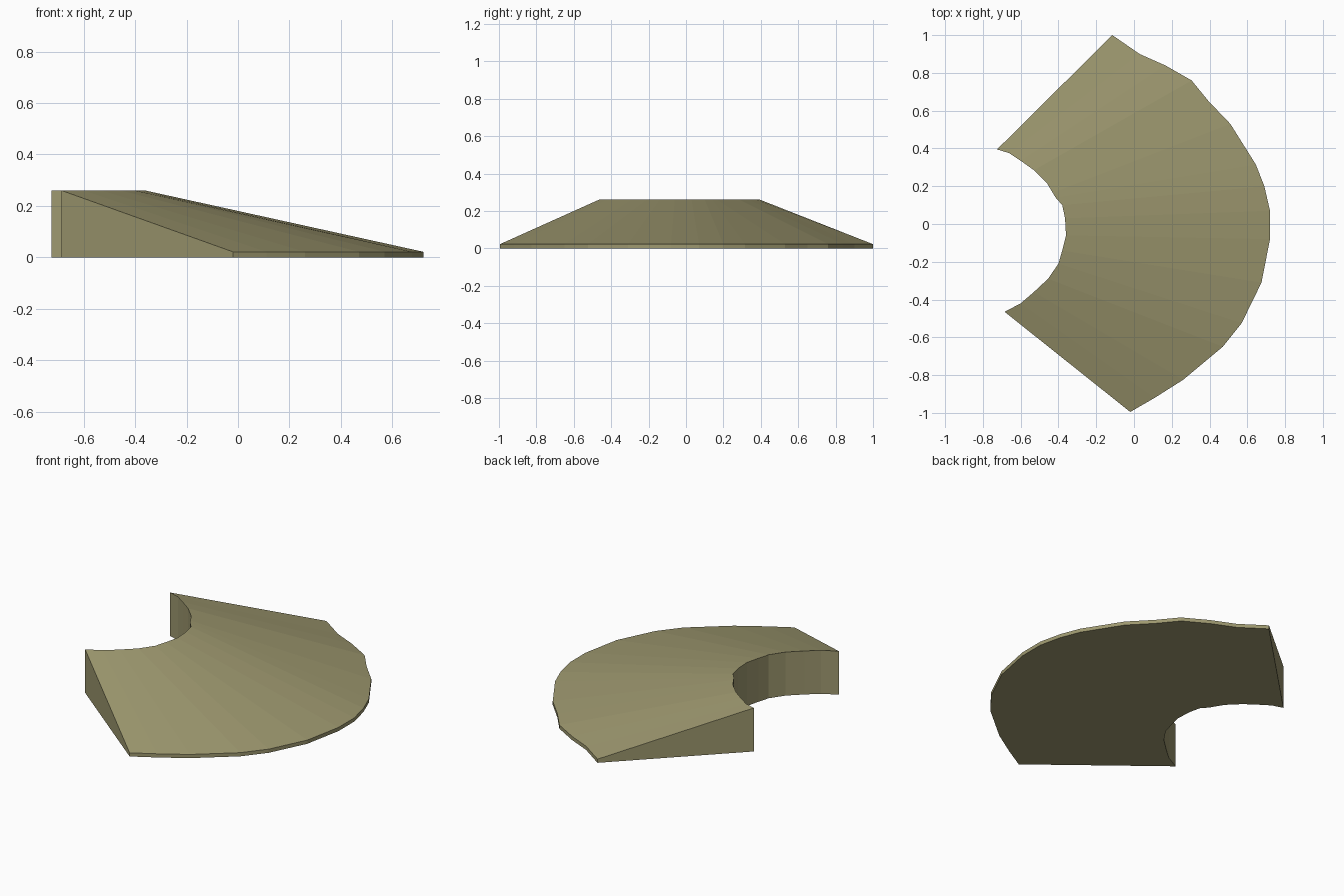
import bpy, bmesh

if "Cube" in bpy.data.objects:
    bpy.data.objects.remove(bpy.data.objects["Cube"])

# Plan outlines: each inner station is joined by a straight ruling to an outer one
inner = [(-.725, .395), (-.66, .375), (-.60, .335), (-.53, .285), (-.46, .215),
         (-.43, .165), (-.415, .14), (-.38, .10), (-.365, .03), (-.36, -.06),
         (-.38, -.14), (-.40, -.21), (-.455, -.29), (-.53, -.36), (-.60, -.42),
         (-.685, -.465)]
outer = [(-.115, 1.0), (.03, .90), (.165, .84), (.305, .76), (.395, .65),
         (.51, .53), (.645, .315), (.69, .20), (.72, .07), (.72, -.08),
         (.675, -.31), (.57, -.525), (.47, -.65), (.26, -.825), (.11, -.92),
         (-.02, -.995)]
HIGH, RIM = .26, .022

mat = bpy.data.materials.new("khaki")
mat.diffuse_color = (.34, .315, .16, 1)
mat.use_nodes = True
mat.node_tree.nodes["Principled BSDF"].inputs["Base Color"].default_value = mat.diffuse_color

# Curved ramp: one closed four-sided section swept along the stations
bm = bmesh.new()
sections = []
for (ix, iy), (ox, oy) in zip(inner, outer):
    sections.append([bm.verts.new(p) for p in
                     ((ix, iy, 0), (ox, oy, 0), (ox, oy, RIM), (ix, iy, HIGH))])
for a, b in zip(sections, sections[1:]):
    for k in range(4):
        n = (k + 1) % 4
        bm.faces.new((a[k], a[n], b[n], b[k]))
# End walls
bm.faces.new(sections[0])
bm.faces.new(sections[-1])
bmesh.ops.recalc_face_normals(bm, faces=bm.faces)

mesh = bpy.data.meshes.new("curved_ramp")
bm.to_mesh(mesh)
bm.free()
mesh.materials.append(mat)
ramp = bpy.data.objects.new("curved_ramp", mesh)
bpy.context.collection.objects.link(ramp)
